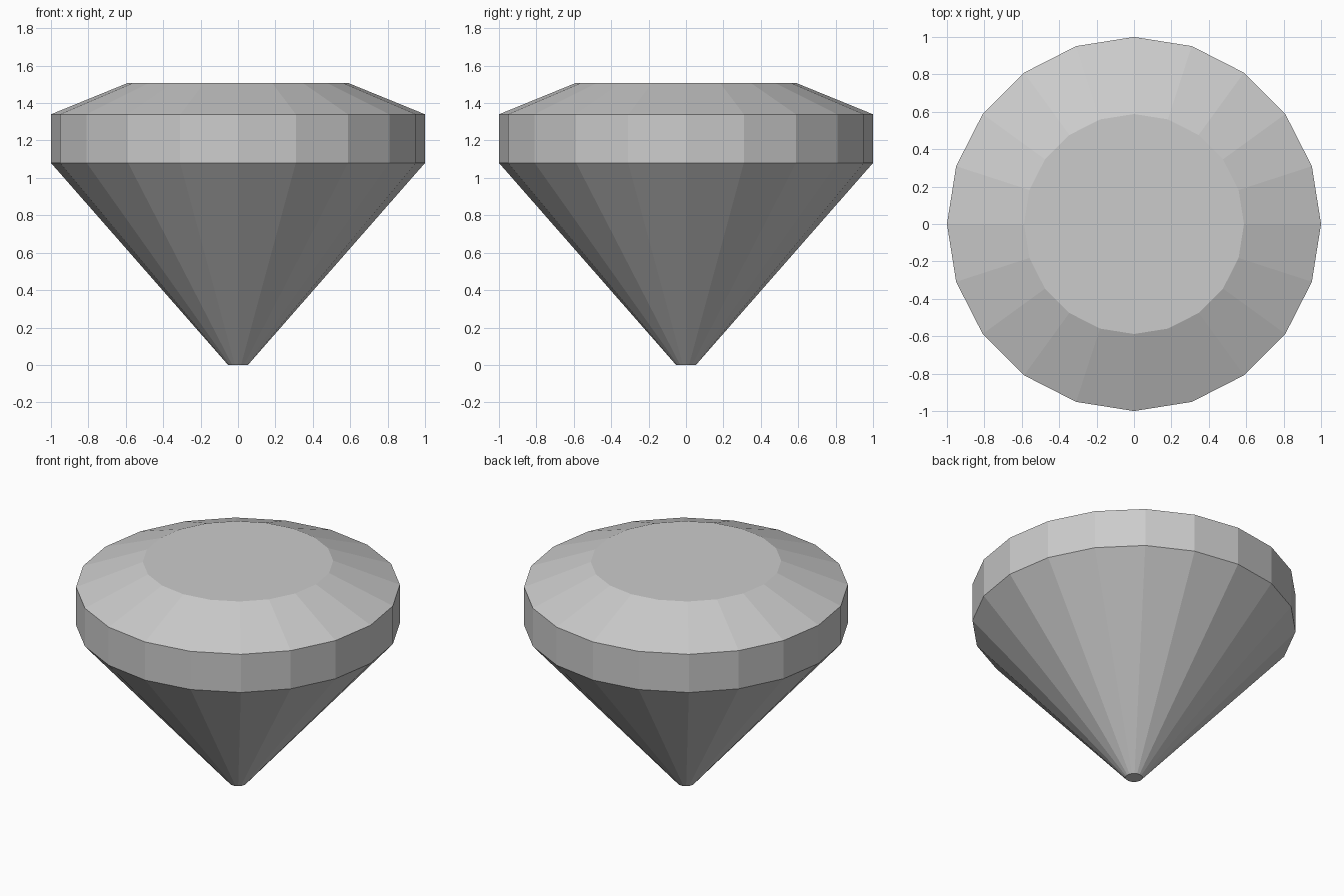
import bpy, bmesh
from math import cos, sin, tau

if "Cube" in bpy.data.objects:
    bpy.data.objects.remove(bpy.data.objects["Cube"])

SIDES = 20
# (radius, height) rings: culet, girdle bottom, girdle top, table
PROFILE = [(0.053, 0.0), (1.0, 1.08), (1.0, 1.34), (0.588, 1.508)]

bm = bmesh.new()
rings = [[bm.verts.new((r * cos(tau * i / SIDES), r * sin(tau * i / SIDES), z))
          for i in range(SIDES)] for r, z in PROFILE]

# Pavilion, girdle and crown facets
for low, high in zip(rings, rings[1:]):
    for i in range(SIDES):
        j = (i + 1) % SIDES
        bm.faces.new((low[i], low[j], high[j], high[i]))

# Flat culet and table
bm.faces.new(rings[0][::-1])
bm.faces.new(rings[-1])

mesh = bpy.data.meshes.new("cut_gem")
bm.to_mesh(mesh)
bm.free()
bpy.context.collection.objects.link(bpy.data.objects.new("cut_gem", mesh))
